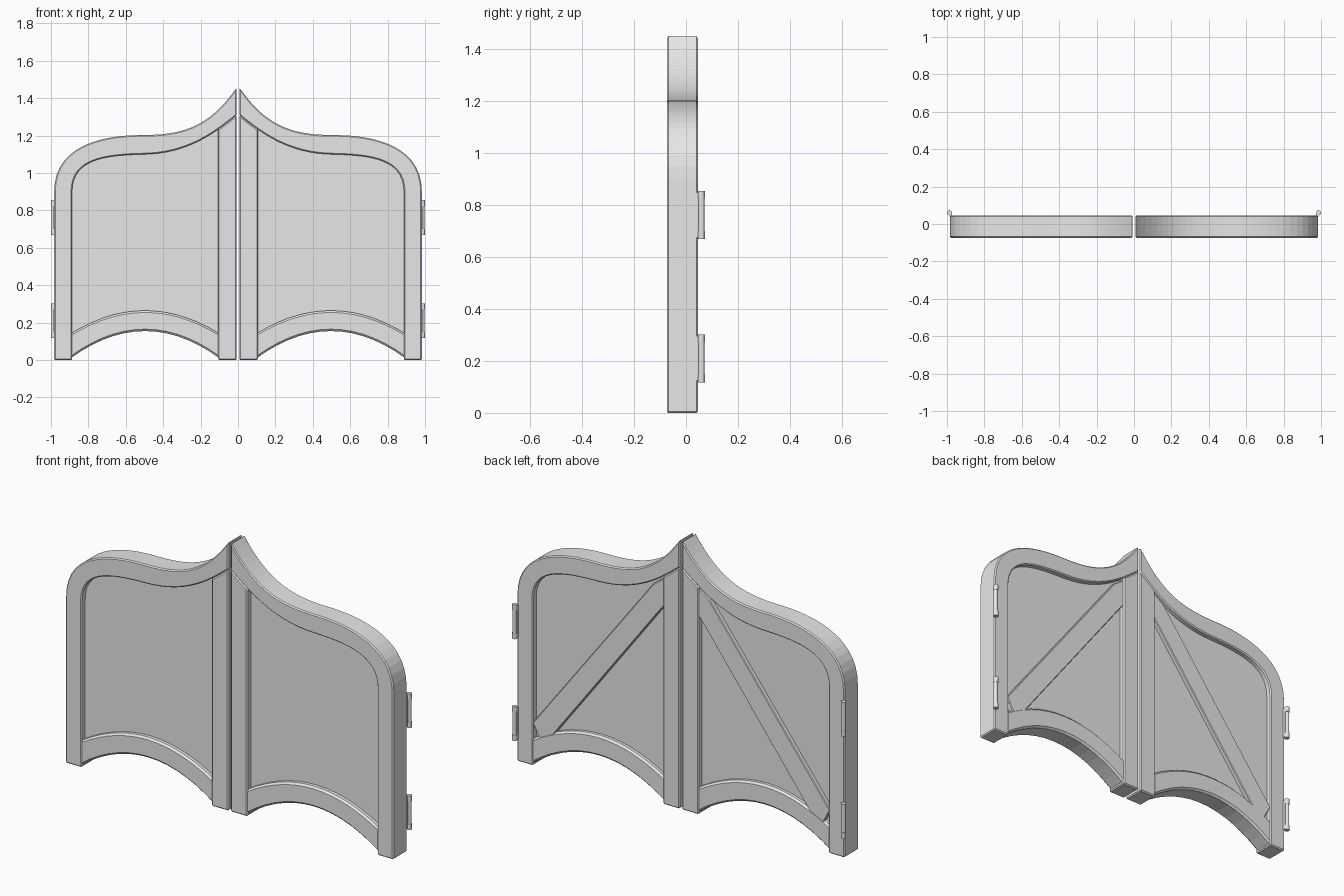
import bpy, bmesh
from mathutils import Vector
from mathutils.geometry import interpolate_bezier

if "Cube" in bpy.data.objects:
    bpy.data.objects.remove(bpy.data.objects["Cube"])

grey = bpy.data.materials.new("plain_grey")
grey.use_nodes = True
grey.diffuse_color = (0.8, 0.8, 0.8, 1)
grey.node_tree.nodes["Principled BSDF"].inputs["Base Color"].default_value = (0.8, 0.8, 0.8, 1)

FRONT, BACK = -0.074, 0.046
INNER, OUTER = 0.007, 0.983      # door edges
STILE, POST = 0.107, 0.887       # inner sides of the uprights
CURVE_STEPS = 16


def finish(name, bm, bevel):
    """Turn a left-door bmesh into an object and mirror it to the right door."""
    bmesh.ops.recalc_face_normals(bm, faces=bm.faces)
    mesh = bpy.data.meshes.new(name)
    bm.to_mesh(mesh)
    bm.free()
    mesh.materials.append(grey)
    ob = bpy.data.objects.new(name, mesh)
    bpy.context.collection.objects.link(ob)
    if bevel:
        mod = ob.modifiers.new("edge_bevel", 'BEVEL')
        mod.width = bevel
        mod.segments = 1
        mod.limit_method = 'ANGLE'
        mod.angle_limit = 0.7
    mirror = ob.modifiers.new("other_door", 'MIRROR')
    mirror.use_axis[0] = True


def board(name, side_a, side_b, y0, y1, bevel=0.006):
    """Board whose face is a strip between two matching (x, z) lines."""
    bm = bmesh.new()
    rows = [[bm.verts.new((x, y0, z)) for x, z in side] for side in (side_a, side_b)]
    for i in range(len(side_a) - 1):
        bm.faces.new((rows[0][i], rows[0][i + 1], rows[1][i + 1], rows[1][i]))
    ext = bmesh.ops.extrude_face_region(bm, geom=bm.faces[:], use_keep_orig=True)
    moved = [g for g in ext["geom"] if isinstance(g, bmesh.types.BMVert)]
    bmesh.ops.translate(bm, verts=moved, vec=(0, y1 - y0, 0))
    finish(name, bm, bevel)


def curve(*pts):
    """Two joined bezier spans through seven control points."""
    p = [Vector((x, z, 0)) for x, z in pts]
    line = interpolate_bezier(*p[:4], CURVE_STEPS)[:-1] + interpolate_bezier(*p[3:], CURVE_STEPS)
    return [(v.x, v.y) for v in line]


def height_on(line, x):
    """Height of a left-to-right line at x."""
    i = next(i for i in range(1, len(line)) if x <= line[i][0])
    (xa, za), (xb, zb) = line[i - 1], line[i]
    return za + (zb - za) * (x - xa) / (xb - xa)


def arc(edge_z, mid_z, x0, x1, n=14):
    """Low arch for the bottom rail."""
    pts = []
    for i in range(n + 1):
        t = 2 * i / n - 1
        pts.append((x0 + (x1 - x0) * i / n, mid_z - (mid_z - edge_z) * t * t))
    return pts


# Arched head that runs down into the hinge post
top = curve((INNER, 1.457), (0.15, 1.25), (0.29, 1.205), (0.5, 1.203),
            (0.70, 1.205), (OUTER, 1.16), (OUTER, 0.90))
under = curve((INNER, 1.31), (0.15, 1.19), (0.29, 1.105), (0.5, 1.10),
              (0.70, 1.095), (POST, 1.08), (POST, 0.90))
board("arched_frame", top + [(OUTER, 0)], under + [(POST, 0)], FRONT, BACK)

# Upright at the meeting edge, cut to the arch
cut = [INNER, 0.04, 0.075, STILE]
board("meeting_stile", [(x, height_on(under, x)) for x in cut],
      [(x, 0) for x in cut], FRONT, BACK)

# Curved bottom rail
board("bottom_rail", arc(0.14, 0.265, STILE - 0.01, POST + 0.01),
      arc(0.008, 0.155, STILE - 0.01, POST + 0.01), FRONT + 0.004, BACK - 0.004, 0.01)

# Recessed panel, tucked into the frame all round
mid_top = [((a[0] + b[0]) / 2, (a[1] + b[1]) / 2) for a, b in zip(top, under)]
panel_base = arc(0.08, 0.21, 0.06, POST + 0.02, 24)
board("panel", [(x, height_on(mid_top, x)) for x, z in panel_base],
      panel_base, FRONT + 0.032, BACK - 0.03, 0)

# Diagonal brace on the back
board("diagonal_brace", [(STILE - 0.005, 1.225), (0.165, 1.18), (POST + 0.005, 0.23)],
      [(STILE - 0.005, 1.075), (0.15, 1.013), (0.83, 0.115)],
      BACK - 0.04, BACK - 0.006, 0.004)

# Hinges: a leaf and a knuckled barrel
for label, low, high in (("lower", 0.118, 0.302), ("upper", 0.67, 0.855)):
    bm = bmesh.new()
    mid = (low + high) / 2
    for radius, length, z in ((0.0135, 0.03, low + 0.015),
                              (0.0115, high - low - 0.01, mid),
                              (0.0135, 0.03, high - 0.015)):
        barrel = bmesh.ops.create_cone(bm, cap_ends=True, segments=12, radius1=radius,
                                       radius2=radius, depth=length)["verts"]
        bmesh.ops.translate(bm, verts=barrel, vec=(0.9865, 0.0595, z))
    leaf = bmesh.ops.create_cube(bm, size=1)["verts"]
    bmesh.ops.scale(bm, verts=leaf, vec=(0.014, 0.02, high - low - 0.012))
    bmesh.ops.translate(bm, verts=leaf, vec=(0.979, 0.05, mid))
    finish(label + "_hinge", bm, 0)
